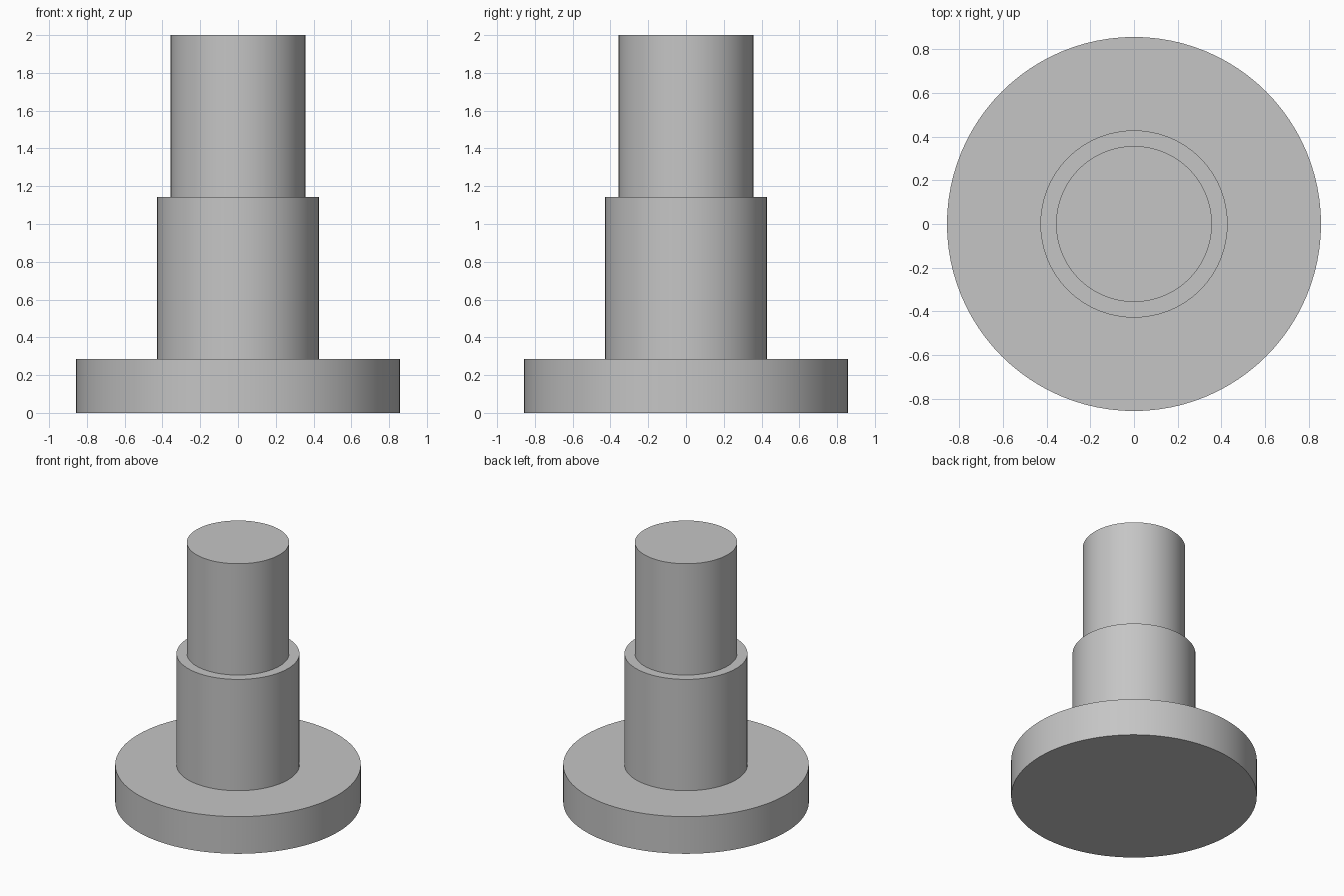
import bpy
import bmesh
from math import tau

SEGMENTS = 96

default_cube = bpy.data.objects.get("Cube")
if default_cube:
    bpy.data.objects.remove(default_cube, do_unlink=True)

# Plain grey metal
grey = bpy.data.materials.new("grey_metal")
grey.use_nodes = True
colour = (0.56, 0.56, 0.56, 1)
grey.diffuse_color = colour
grey.node_tree.nodes["Principled BSDF"].inputs["Base Color"].default_value = colour

# Half profile of flange, collar and shaft: (radius, height)
flange, collar, shaft = 0.857, 0.429, 0.357
flange_top, collar_top, shaft_top = 0.286, 1.143, 2.0
profile = [
    (flange, 0), (flange, flange_top),
    (collar, flange_top), (collar, collar_top),
    (shaft, collar_top), (shaft, shaft_top),
]

# Revolve the profile around the vertical axis
bm = bmesh.new()
points = [bm.verts.new((r, 0, z)) for r, z in profile]
edges = [bm.edges.new(pair) for pair in zip(points, points[1:])]
bmesh.ops.spin(bm, geom=points + edges, cent=(0, 0, 0), axis=(0, 0, 1),
               angle=tau, steps=SEGMENTS)
bmesh.ops.remove_doubles(bm, verts=bm.verts, dist=0.0001)

# Close the flat bottom and top
bmesh.ops.holes_fill(bm, edges=[e for e in bm.edges if e.is_boundary], sides=0)
bmesh.ops.recalc_face_normals(bm, faces=bm.faces)

mesh = bpy.data.meshes.new("stepped_flanged_shaft")
bm.to_mesh(mesh)
bm.free()
mesh.materials.append(grey)
body = bpy.data.objects.new("stepped_flanged_shaft", mesh)
bpy.context.collection.objects.link(body)

# Smooth round walls, crisp step edges
bpy.ops.object.select_all(action="DESELECT")
body.select_set(True)
bpy.context.view_layer.objects.active = body
bpy.ops.object.shade_smooth_by_angle(angle=0.52)
